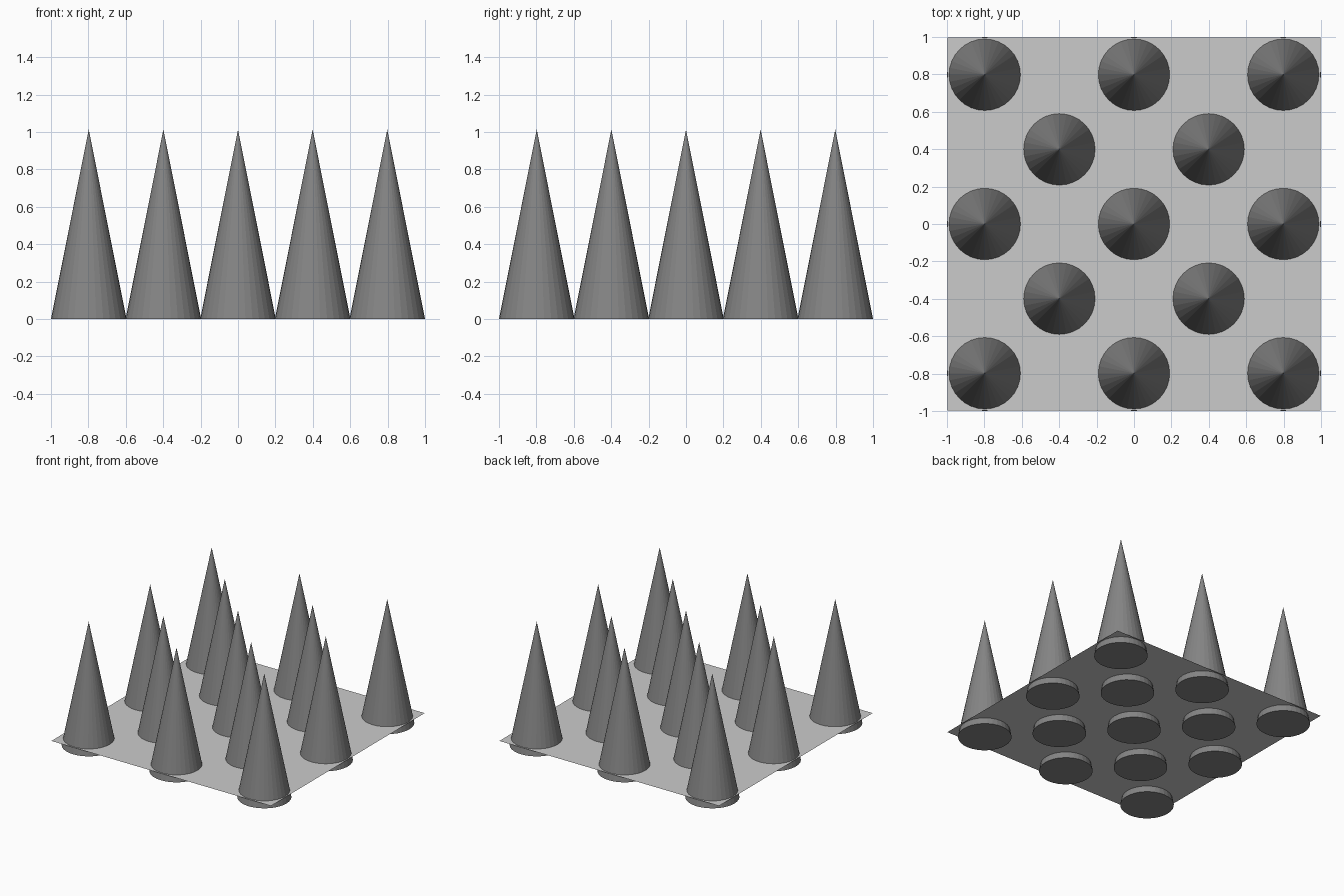
import bpy

if "Cube" in bpy.data.objects:
    bpy.data.objects.remove(bpy.data.objects["Cube"])

PLATE_Z = 0.056
RADIUS, HEIGHT = 0.202, 1.013

# thin square base sheet
bpy.ops.mesh.primitive_plane_add(size=1.996, location=(0, 0, PLATE_Z))
bpy.context.object.name = "base_sheet"

dark = bpy.data.materials.new("dark_grey")
dark.diffuse_color = (0.235, 0.235, 0.235, 1)
dark.use_nodes = True
dark.node_tree.nodes["Principled BSDF"].inputs["Base Color"].default_value = dark.diffuse_color


def add_spike(x, y):
    bpy.ops.mesh.primitive_cone_add(vertices=32, radius1=RADIUS, radius2=0,
                                    depth=HEIGHT, location=(x, y, HEIGHT / 2))
    spike = bpy.context.object
    spike.name = "spike"
    spike.data.materials.append(dark)


# staggered grid of spikes poking through the sheet
for i in range(-2, 3):
    for j in range(-2, 3):
        if i % 2 == j % 2:
            add_spike(0.399 * i, 0.399 * j)
